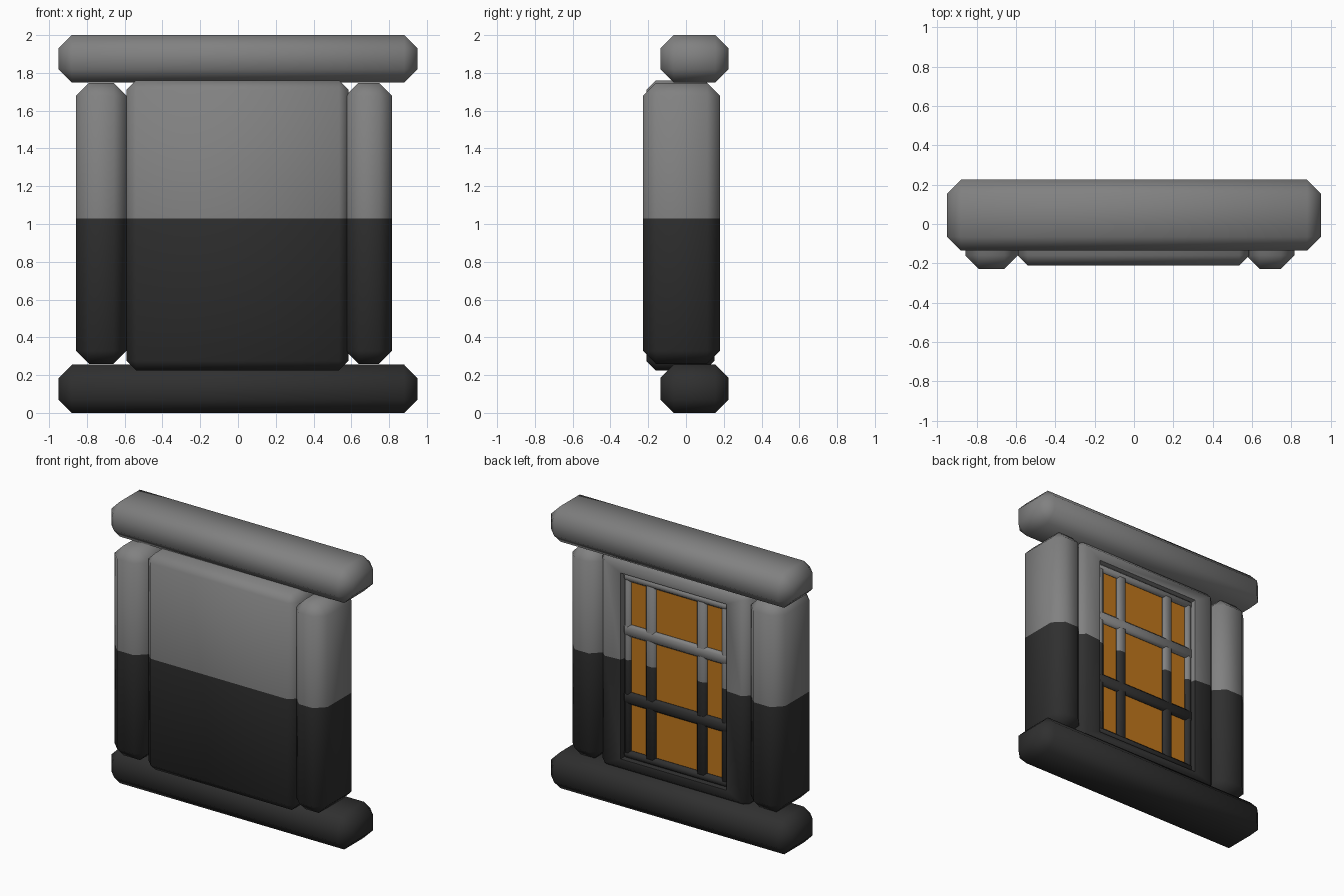
import bpy, bmesh, math

if "Cube" in bpy.data.objects:
    bpy.data.objects.remove(bpy.data.objects["Cube"])

SPLIT = 1.03  # height where dark paint meets light paint


def material(name, rgb):
    m = bpy.data.materials.new(name)
    m.diffuse_color = (*rgb, 1)
    m.use_nodes = True
    m.node_tree.nodes["Principled BSDF"].inputs["Base Color"].default_value = m.diffuse_color
    return m


LIGHT = material("light_grey", (0.22, 0.22, 0.22))
DARK = material("dark_grey", (0.029, 0.029, 0.029))
AMBER = material("amber", (0.53, 0.185, 0.012))


def block(lo, hi, chamfer):
    """Chamfered box as a bmesh, given its two corners."""
    bm = bmesh.new()
    bmesh.ops.create_cube(bm, size=1)
    for v in bm.verts:
        v.co = [(a + b) / 2 + c * (b - a) for a, b, c in zip(lo, hi, v.co)]
    if chamfer:
        bmesh.ops.bevel(bm, geom=bm.edges[:], offset=chamfer, segments=1,
                        profile=0.5, affect='EDGES')
    return bm


def finish(name, bm, mat=None):
    """Two-tone by height unless one material is given."""
    if not mat:
        bmesh.ops.bisect_plane(bm, geom=bm.verts[:] + bm.edges[:] + bm.faces[:],
                               plane_co=(0, 0, SPLIT), plane_no=(0, 0, 1))
        for f in bm.faces:
            f.material_index = int(f.calc_center_median().z < SPLIT)
    me = bpy.data.meshes.new(name)
    bm.to_mesh(me)
    bm.free()
    for m in ([mat] if mat else [LIGHT, DARK]):
        me.materials.append(m)
    ob = bpy.data.objects.new(name, me)
    bpy.context.collection.objects.link(ob)
    bpy.ops.object.select_all(action='DESELECT')
    ob.select_set(True)
    bpy.context.view_layer.objects.active = ob
    bpy.ops.object.shade_smooth_by_angle(angle=math.radians(60))
    return ob


# Sill and lintel
finish("sill", block((-0.95, -0.135, 0), (0.95, 0.225, 0.255), 0.07))
finish("lintel", block((-0.95, -0.135, 1.75), (0.95, 0.225, 2.0), 0.07))

# Side posts
finish("left_post", block((-0.857, -0.228, 0.26), (-0.59, 0.18, 1.747), 0.068))
finish("right_post", block((0.57, -0.228, 0.26), (0.815, 0.18, 1.747), 0.068))

# Panel with a window recess sunk into its back
bm = block((-0.59, -0.21, 0.225), (0.585, 0.15, 1.76), 0.05)
bm.normal_update()
back = max(bm.faces, key=lambda f: f.normal.y * f.calc_area())
for half, z0, z1, y in [(0.415, 0.325, 1.645, 0.14), (0.405, 0.335, 1.635, 0.09)]:
    bmesh.ops.inset_region(bm, faces=[back], thickness=0.01)
    for v in back.verts:
        v.co = (half if v.co.x > 0 else -half, y, z1 if v.co.z > 1 else z0)
finish("panel", bm)

# Glass plate
finish("window_glass", block((-0.40, 0.092, 0.34), (0.40, 0.099, 1.63), 0), AMBER)

# Window frame and glazing bars
for s, side in ((-1, "left"), (1, "right")):
    for part, a, b in (("frame_stile", 0.355, 0.41), ("upright_bar", 0.16, 0.24)):
        x0, x1 = sorted((s * a, s * b))
        finish(f"{side}_{part}", block((x0, 0.085, 0.33), (x1, 0.122, 1.64), 0.017))
for name, z0, z1 in (("bottom_rail", 0.33, 0.385), ("lower_cross_bar", 0.715, 0.80),
                     ("upper_cross_bar", 1.195, 1.28), ("top_rail", 1.585, 1.64)):
    finish(name, block((-0.41, 0.085, z0), (0.41, 0.125, z1), 0.017))
